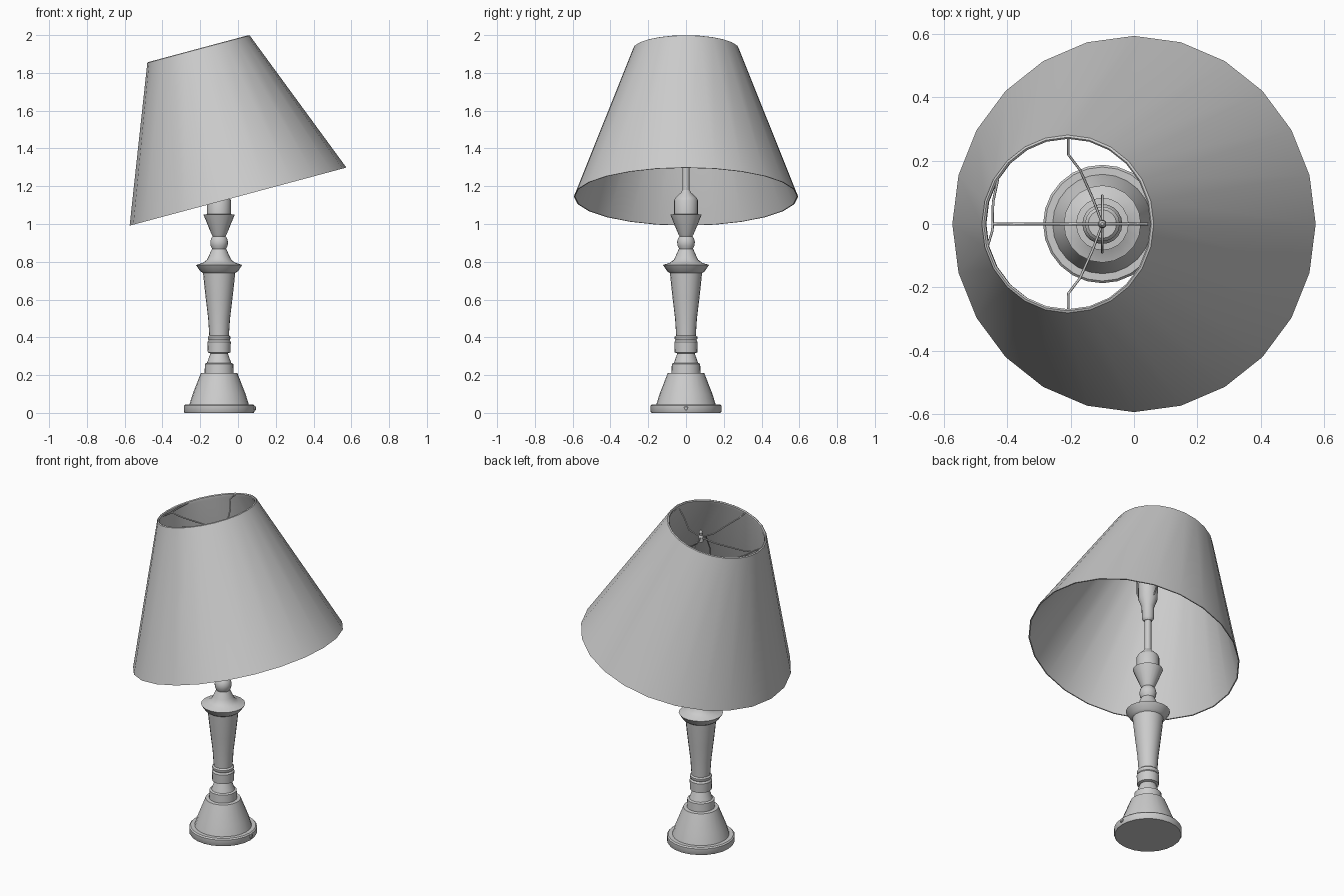
import bpy
import math
from mathutils import Matrix, Vector

cube = bpy.data.objects.get("Cube")
if cube:
    bpy.data.objects.remove(cube, do_unlink=True)

grey = bpy.data.materials.new("light grey")
grey.use_nodes = True
COLOUR = (0.6, 0.6, 0.6, 1)
grey.diffuse_color = COLOUR
grey.node_tree.nodes["Principled BSDF"].inputs["Base Color"].default_value = COLOUR

AXIS_X = -0.1   # centre line of the stand
TILT = math.radians(-15)


def finish(obj, angle):
    obj.data.materials.append(grey)
    bpy.ops.object.select_all(action="DESELECT")
    obj.select_set(True)
    bpy.context.view_layer.objects.active = obj
    bpy.ops.object.shade_smooth_by_angle(angle=math.radians(angle))


def lathe(name, profile, sides, matrix, closed=False, angle=35):
    """Revolve (radius, height) points; open profiles get end caps."""
    verts, faces = [], []
    for r, z in profile:
        for i in range(sides):
            a = math.tau * i / sides
            verts.append(matrix @ Vector((r * math.cos(a), r * math.sin(a), z)))
    rows = len(profile)
    for j in range(rows if closed else rows - 1):
        k = (j + 1) % rows
        for i in range(sides):
            n = (i + 1) % sides
            faces.append((j * sides + i, j * sides + n, k * sides + n, k * sides + i))
    if not closed:
        faces.append(tuple(reversed(range(sides))))
        faces.append(tuple(range((rows - 1) * sides, rows * sides)))
    mesh = bpy.data.meshes.new(name)
    mesh.from_pydata(verts, [], faces)
    obj = bpy.data.objects.new(name, mesh)
    bpy.context.collection.objects.link(obj)
    finish(obj, angle)
    return obj


def wire(name, points, radius=0.004):
    curve = bpy.data.curves.new(name, "CURVE")
    curve.dimensions = "3D"
    curve.bevel_depth = radius
    curve.bevel_resolution = 1
    curve.use_fill_caps = True
    spline = curve.splines.new("POLY")
    spline.points.add(len(points) - 1)
    for point, co in zip(spline.points, points):
        point.co = (*co, 1)
    curve.materials.append(grey)
    obj = bpy.data.objects.new(name, curve)
    bpy.context.collection.objects.link(obj)


stand = Matrix.Translation((AXIS_X, 0, 0))

# Base: round foot, flared cone and stepped top
lathe("base", [(0.183, 0), (0.187, 0.006), (0.187, 0.038), (0.18, 0.045),
               (0.157, 0.045), (0.14, 0.1), (0.097, 0.21), (0.077, 0.212),
               (0.075, 0.26), (0.064, 0.265), (0.046, 0.315)], 24, stand)

# Turned column with bands and a wide collar
lathe("column", [(0.046, 0.315), (0.06, 0.32), (0.062, 0.375), (0.055, 0.385),
                 (0.06, 0.393), (0.06, 0.403), (0.052, 0.41), (0.058, 0.5),
                 (0.07, 0.6), (0.08, 0.69), (0.085, 0.74), (0.1, 0.75),
                 (0.122, 0.783), (0.085, 0.795), (0.065, 0.81), (0.055, 0.83),
                 (0.038, 0.868)], 20, stand)

# Bead, cup and candle sleeve above the collar
lathe("neck", [(0.035, 0.865), (0.045, 0.885), (0.047, 0.905), (0.042, 0.925),
               (0.034, 0.935), (0.04, 0.945), (0.083, 1.05), (0.063, 1.052),
               (0.063, 1.125), (0.055, 1.14), (0.028, 1.165), (0.019, 1.18)],
      20, stand)

# Rod and bulb holder
lathe("rod", [(0.019, 1.17), (0.019, 1.37)], 12, stand)
lathe("bulb_holder", [(0.022, 1.36), (0.033, 1.375), (0.035, 1.45),
                      (0.054, 1.5), (0.055, 1.59), (0.045, 1.6)], 16, stand)

# Cord outlet on the foot
outlet = Matrix.Translation((AXIS_X + 0.18, 0, 0.024)) @ Matrix.Rotation(math.pi / 2, 4, "Y")
lathe("cord_outlet", [(0.012, 0), (0.012, 0.011), (0.008, 0.014)], 10, outlet)

# Tilted shade: a thin closed shell with a rounded upper rim
shade = Matrix.Translation((0, 0, 1.145)) @ Matrix.Rotation(TILT, 4, "Y")
lathe("shade", [(0.594, 0), (0.285, 0.797), (0.281, 0.808), (0.274, 0.811),
                (0.269, 0.806), (0.271, 0.79), (0.588, 0.0)], 24, shade,
      closed=True, angle=30)

# Harp standing around the bulb space
harp = [(AXIS_X, side * y, z) for side, y, z in
        [(-1, 0.05, 1.5), (-1, 0.09, 1.57), (-1, 0.09, 1.74), (-1, 0.05, 1.83),
         (1, 0.05, 1.83), (1, 0.09, 1.74), (1, 0.09, 1.57), (1, 0.05, 1.5)]]
wire("harp", harp)
lathe("finial", [(0.014, 1.82), (0.014, 1.85), (0.008, 1.86), (0.012, 1.875),
                 (0.005, 1.89)], 10, stand)

# Bent spider arms from the hub to the shade rim
hub = (AXIS_X, 0, 1.845)
for name, side in (("spider_arm_left", 1), ("spider_arm_right", -1)):
    wire(name, [hub, (-0.13, side * 0.08, 1.845), (-0.17, side * 0.17, 1.88),
                (-0.208, side * 0.22, 1.91), (-0.208, side * 0.272, 1.92)])
wire("spider_arm_short", [hub, (-0.02, 0, 1.87), (0.01, 0, 1.93), (0.045, 0, 1.98)])
wire("spider_arm_long", [hub, (-0.2, 0, 1.835), (-0.38, 0, 1.84), (-0.447, 0, 1.85)])
wire("spider_crossbar", [(-0.43, 0.14, 1.86), (-0.445, 0.07, 1.855),
                         (-0.447, -0.02, 1.85), (-0.462, -0.07, 1.85)])
